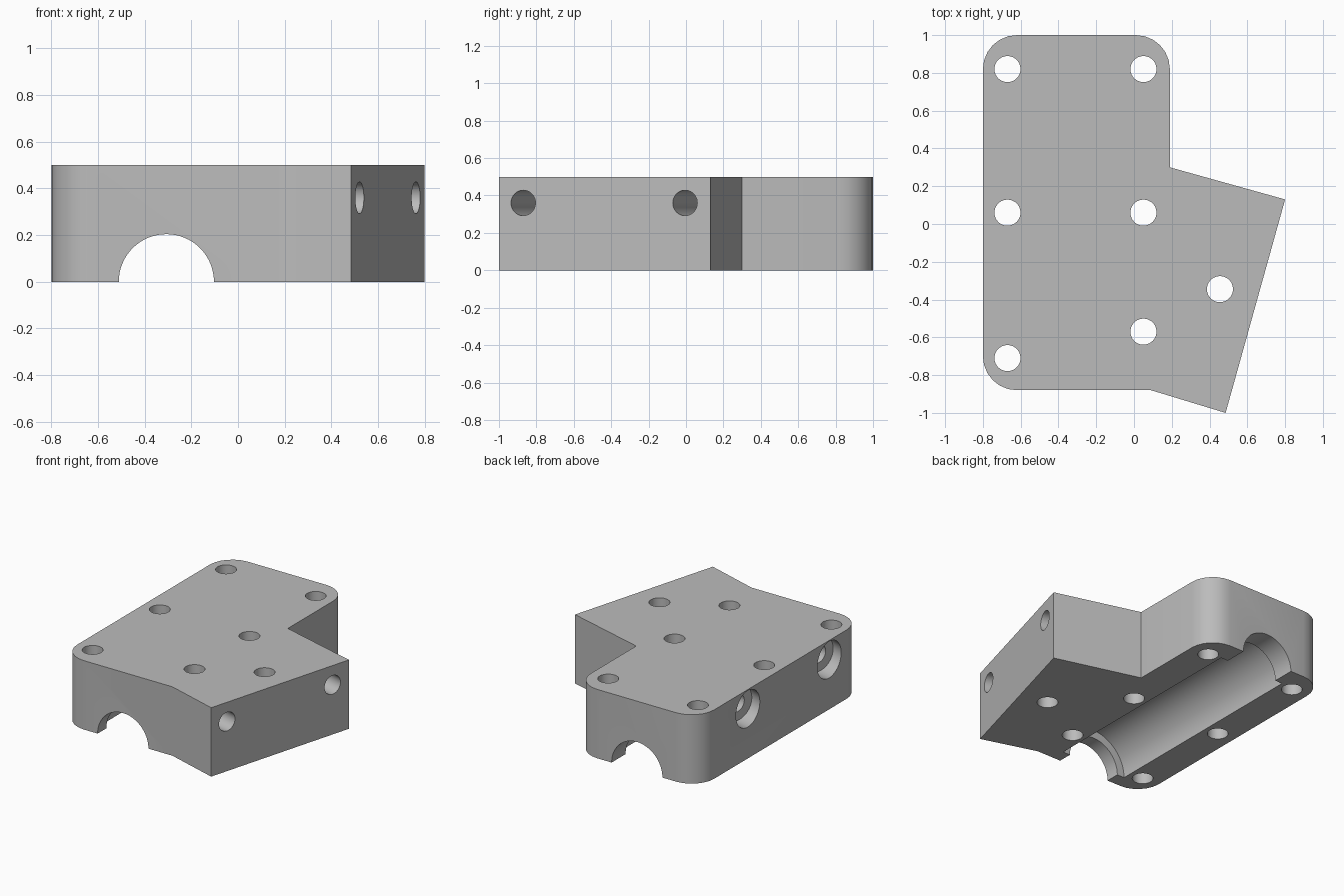
import bpy, bmesh
from math import sin, cos, pi, radians
from mathutils import Vector

cube = bpy.data.objects.get("Cube")
if cube:
    bpy.data.objects.remove(cube, do_unlink=True)

HEIGHT = 0.5
grey = bpy.data.materials.new("plain grey")
grey.use_nodes = True
colour = (0.5, 0.5, 0.5, 1)
grey.diffuse_color = colour
grey.node_tree.nodes["Principled BSDF"].inputs["Base Color"].default_value = colour


def make_object(name, bm):
    mesh = bpy.data.meshes.new(name)
    bmesh.ops.recalc_face_normals(bm, faces=bm.faces[:])
    bm.to_mesh(mesh)
    bm.free()
    mesh.materials.append(grey)
    obj = bpy.data.objects.new(name, mesh)
    bpy.context.collection.objects.link(obj)
    return obj


def rounded_corner(cx, cy, start, radius=0.18, steps=6):
    angles = [radians(start + 90 * i / steps) for i in range(steps + 1)]
    return [(cx + radius * cos(a), cy + radius * sin(a)) for a in angles]


def cut_cylinder(target, start, end, radius, sides=40):
    """Bore a round hole through target from start to end."""
    start, end = Vector(start), Vector(end)
    axis = end - start
    bm = bmesh.new()
    bmesh.ops.create_cone(bm, cap_ends=True, segments=sides, radius1=radius,
                          radius2=radius, depth=axis.length)
    turn = axis.to_track_quat('Z', 'Y').to_matrix().to_4x4()
    bmesh.ops.transform(bm, matrix=turn, verts=bm.verts[:])
    bmesh.ops.translate(bm, vec=(start + end) / 2, verts=bm.verts[:])
    cutter = make_object("hole_cutter", bm)
    cutter.hide_render = True
    mod = target.modifiers.new("hole", 'BOOLEAN')
    mod.operation = 'DIFFERENCE'
    mod.solver = 'EXACT'
    mod.object = cutter
    bpy.context.view_layer.objects.active = target
    bpy.ops.object.modifier_apply(modifier=mod.name)
    bpy.data.objects.remove(cutter, do_unlink=True)


# Block: rounded plate with an angled wing on its left
outline = rounded_corner(0.01, 0.82, 0) + rounded_corner(-0.62, 0.82, 90)
outline += rounded_corner(-0.62, -0.70, 180)
outline += [(0.09, -0.88), (0.485, -1.0), (0.8, 0.13), (0.19, 0.30)]
bm = bmesh.new()
base = bm.faces.new([bm.verts.new((x, y, 0)) for x, y in outline])
extruded = bmesh.ops.extrude_face_region(bm, geom=[base])["geom"]
bmesh.ops.translate(bm, vec=(0, 0, HEIGHT),
                    verts=[v for v in extruded if isinstance(v, bmesh.types.BMVert)])
block = make_object("clamp_block", bm)

# Half-round channel underneath, wider between its two end lips
cut_cylinder(block, (-0.307, -1.2, 0), (-0.307, 1.2, 0), 0.204, 64)
cut_cylinder(block, (-0.307, -0.78, 0), (-0.307, 0.84, 0), 0.262, 64)

# Vertical bolt holes
for x, y in [(-0.67, 0.82), (0.05, 0.82), (-0.67, 0.06), (0.05, 0.06),
             (-0.67, -0.71), (0.05, -0.57), (0.455, -0.345)]:
    cut_cylinder(block, (x, y, -0.2), (x, y, HEIGHT + 0.2), 0.069)

# Angled cross holes, square to the wing, counterbored on the right side
outward = Vector((0.963, -0.27, 0))
for x, y in [(0.52, -0.87), (0.762, -0.005)]:
    entry = Vector((x, y, 0.36))
    exit_point = entry - outward * (x + 0.8) / outward.x
    cut_cylinder(block, entry + outward * 0.2, exit_point - outward * 0.2, 0.068)
    cut_cylinder(block, exit_point + outward * 0.12, exit_point - outward * 0.3, 0.132)

# Smooth round walls, crisp edges
bpy.ops.object.select_all(action='DESELECT')
block.select_set(True)
bpy.context.view_layer.objects.active = block
bpy.ops.object.shade_smooth_by_angle(angle=radians(30))
